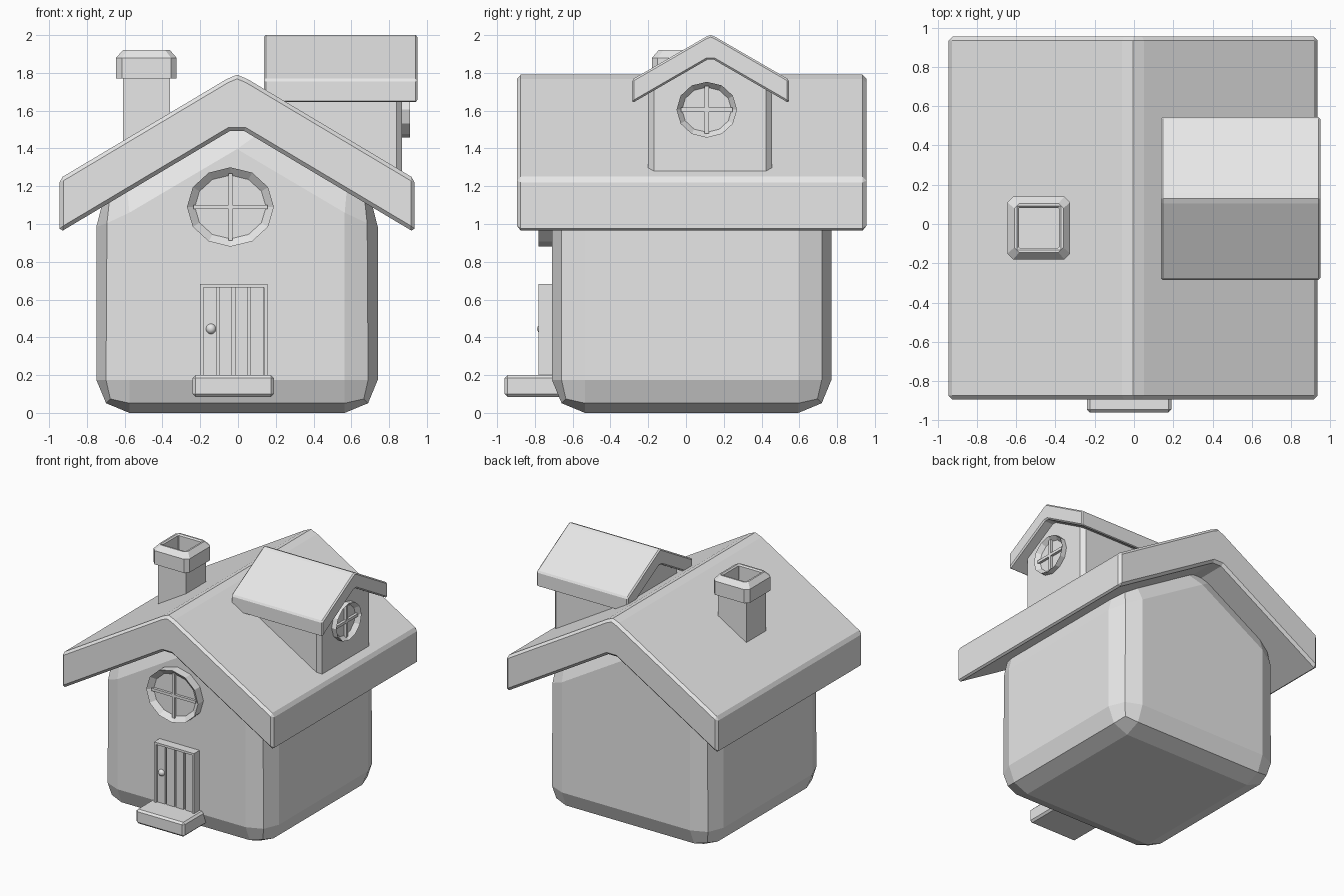
import bpy, bmesh, math
from mathutils import Matrix, Vector

cube = bpy.data.objects.get("Cube")
if cube:
    bpy.data.objects.remove(cube, do_unlink=True)

clay = bpy.data.materials.new("plain_grey")
clay.use_nodes = True
clay.diffuse_color = (0.8, 0.8, 0.8, 1)
clay.node_tree.nodes["Principled BSDF"].inputs["Base Color"].default_value = (0.8, 0.8, 0.8, 1)


def finish(name, bm, bevel=0, segments=1):
    bmesh.ops.recalc_face_normals(bm, faces=bm.faces)
    mesh = bpy.data.meshes.new(name)
    bm.to_mesh(mesh)
    bm.free()
    mesh.materials.append(clay)
    obj = bpy.data.objects.new(name, mesh)
    bpy.context.collection.objects.link(obj)
    if bevel:
        mod = obj.modifiers.new("chamfer", "BEVEL")
        mod.width, mod.segments = bevel, segments
        mod.limit_method, mod.angle_limit = "ANGLE", math.radians(50)
    return obj


def prism(name, profile, axis, start, end, bevel=0, segments=1):
    """Extrude a (horizontal, height) profile along x or y."""
    bm = bmesh.new()
    put = (lambda u, w, t: (t, u, w)) if axis == "x" else (lambda u, w, t: (u, t, w))
    rings = [[bm.verts.new(put(u, w, t)) for u, w in profile] for t in (start, end)]
    bm.faces.new(rings[0])
    bm.faces.new(rings[1])
    n = len(profile)
    for i in range(n):
        j = (i + 1) % n
        bm.faces.new((rings[0][i], rings[0][j], rings[1][j], rings[1][i]))
    return finish(name, bm, bevel, segments)


def box(name, x0, x1, y0, y1, z0, z1, bevel=0):
    return prism(name, [(x0, z0), (x1, z0), (x1, z1), (x0, z1)], "y", y0, y1, bevel)


def gable_wall(name, axis, mid, half, base, eave, peak, start, end, bevel, segments):
    profile = [(mid - half, base), (mid + half, base), (mid + half, eave),
               (mid, peak), (mid - half, eave)]
    return prism(name, profile, axis, start, end, bevel, segments)


def gable_roof(name, axis, mid, half, eave, peak, thick, soft, start, end, bevel):
    """Bent slab with a softened ridge and upright eaves."""
    slope = (peak - eave) / half
    shoulder, crown = peak - slope * soft, peak - slope * soft * 0.3
    top = [(half, eave), (soft, shoulder), (0, crown), (-soft, shoulder), (-half, eave)]
    under = [(-half, eave - thick), (-soft * 0.7, peak - slope * soft * 0.7 - thick),
             (soft * 0.7, peak - slope * soft * 0.7 - thick), (half, eave - thick)]
    return prism(name, [(mid + u, w) for u, w in top + under], axis, start, end, bevel)


def round_window(name, place, rx, rz, depth):
    """Twelve-sided frame with recessed pane and crossed bars, built facing -y."""
    bm = bmesh.new()
    bmesh.ops.create_cone(bm, cap_ends=True, segments=12, radius1=1, radius2=1, depth=depth,
                          matrix=Matrix.Rotation(math.pi / 2, 4, "X"))
    bmesh.ops.scale(bm, vec=(rx, 1, rz), verts=bm.verts)
    bm.normal_update()
    front = [f for f in bm.faces if f.normal.y < -0.9]
    bmesh.ops.inset_region(bm, faces=front, thickness=rx * 0.18)
    bmesh.ops.translate(bm, vec=(0, 0.035, 0), verts=front[0].verts)
    for size in ((rx * 1.7, 0.03, 0.022), (0.022, 0.03, rz * 1.7)):
        bmesh.ops.create_cube(bm, size=1, matrix=Matrix.Translation((0, 0.03 - depth / 2, 0))
                              @ Matrix.Diagonal((*size, 1)))
    bm.transform(place)
    return finish(name, bm)


# House walls and main roof
gable_wall("house_walls", "y", -0.005, 0.745, 0, 1.16, 1.6, -0.71, 0.77, 0.175, 2)
gable_roof("main_roof", "y", -0.005, 0.94, 1.24, 1.8, 0.285, 0.055, -0.895, 0.955, 0.02)

# Dormer on the left slope
gable_wall("dormer_walls", "x", 0.127, 0.327, 1.15, 1.74, 1.93, 0.2, 0.868, 0.03, 1)
gable_roof("dormer_roof", "x", 0.13, 0.415, 1.765, 2.005, 0.125, 0.025, 0.137, 0.95, 0.01)

# Round windows
round_window("front_window", Matrix.Translation((-0.04, -0.725, 1.09)), 0.23, 0.21, 0.11)
round_window("dormer_window", Matrix.Translation((0.86, 0.11, 1.605))
             @ Matrix.Rotation(math.pi / 2, 4, "Z"), 0.16, 0.148, 0.1)

# Chimney shaft and hollow cap
chimney = Vector((-0.485, -0.02, 0))
box("chimney_shaft", -0.61, -0.36, -0.145, 0.105, 1.2, 1.775)
bm = bmesh.new()
rings = []
for half, cut, z in ((0.16, 0.03, 1.77), (0.16, 0.03, 1.88), (0.125, 0.025, 1.92),
                     (0.112, 0.004, 1.92), (0.102, 0.004, 1.91), (0.102, 0.004, 1.785)):
    ring = []
    for k in range(4):
        turn = Matrix.Rotation(k * math.pi / 2, 3, "Z")
        for corner in ((half, half - cut, z), (half - cut, half, z)):
            ring.append(bm.verts.new(turn @ Vector(corner) + chimney))
    rings.append(ring)
for low, high in zip(rings, rings[1:]):
    for i in range(8):
        j = (i + 1) % 8
        bm.faces.new((low[i], low[j], high[j], high[i]))
bm.faces.new(rings[0])
bm.faces.new(rings[-1])
finish("chimney_cap", bm)

# Door frame, planks, knob and step
box("door_back", -0.19, 0.145, -0.745, -0.65, 0.19, 0.67)
for side, x in (("right", -0.2), ("left", 0.137)):
    box("door_frame_" + side, x, x + 0.018, -0.78, -0.65, 0.18, 0.683)
box("door_frame_top", -0.182, 0.137, -0.78, -0.65, 0.665, 0.683)
for i in range(4):
    x = -0.182 + i * 0.083
    box(f"door_plank_{i + 1}", x, x + 0.068, -0.765, -0.7, 0.19, 0.665)

bm = bmesh.new()
bmesh.ops.create_uvsphere(bm, u_segments=12, v_segments=8, radius=0.028,
                          matrix=Matrix.Translation((-0.143, -0.76, 0.445)))
knob = finish("door_knob", bm)
for poly in knob.data.polygons:
    poly.use_smooth = True

box("door_step", -0.24, 0.19, -0.96, -0.6, 0.085, 0.2, 0.015)
